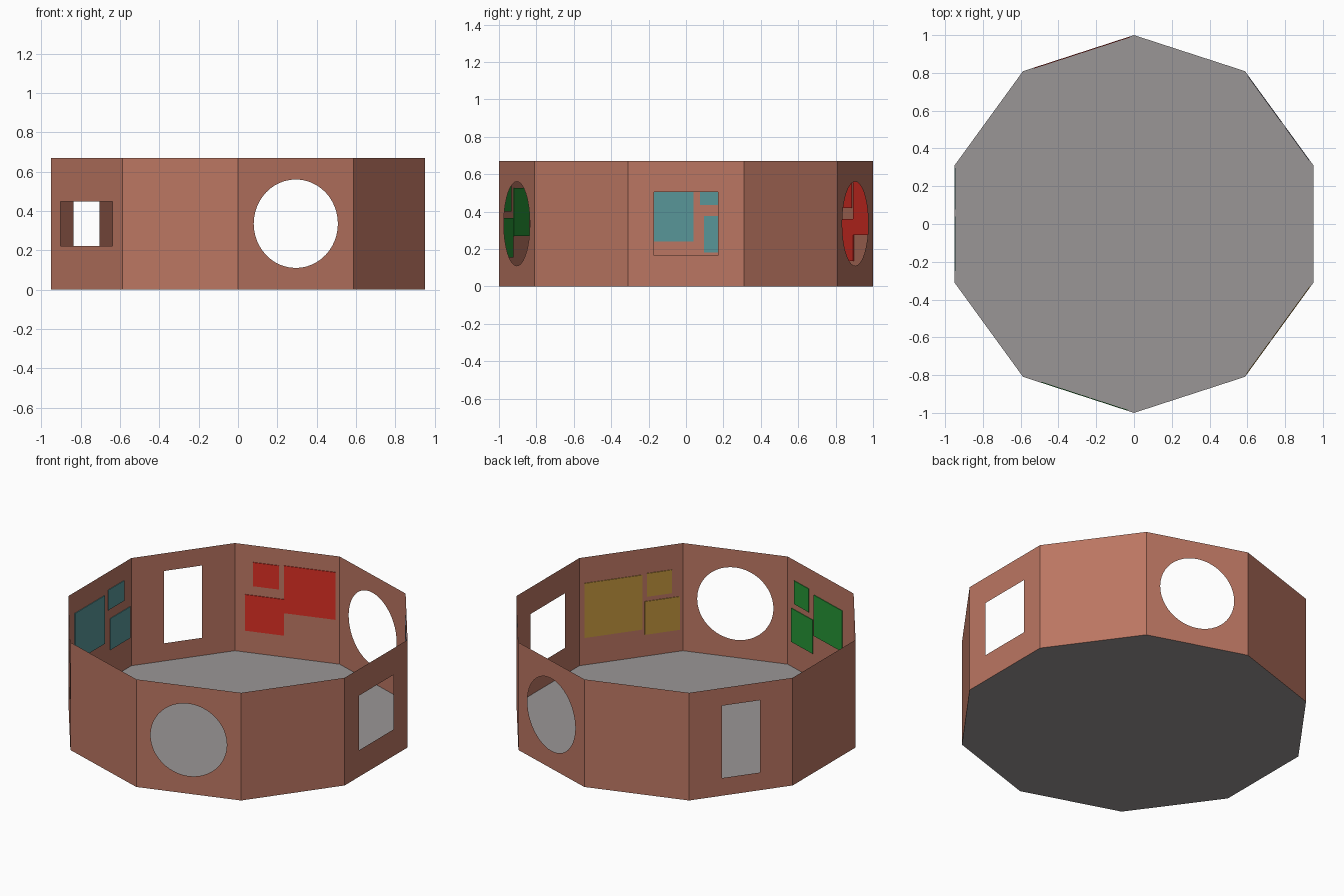
import bpy, bmesh, math
from mathutils import Vector

if "Cube" in bpy.data.objects:
    bpy.data.objects.remove(bpy.data.objects["Cube"])

H = 0.67                                  # wall height
SIDE = 2 * math.sin(math.radians(18))     # decagon side for radius 1
APOTHEM = math.cos(math.radians(18))
MID = H / 2


def srgb(r, g, b):
    lin = [(c / 255 / 12.92) if c < 10 else ((c / 255 + 0.055) / 1.055) ** 2.4 for c in (r, g, b)]
    return (*lin, 1.0)


def material(name, rgb):
    m = bpy.data.materials.new(name)
    m.diffuse_color = srgb(*rgb)
    m.use_nodes = True
    m.node_tree.nodes["Principled BSDF"].inputs["Base Color"].default_value = m.diffuse_color
    return m


BRICK = material("brick", (187, 118, 98))
FLOOR = material("floor_grey", (154, 150, 150))
RED = material("red", (218, 46, 36))
GREEN = material("green", (38, 150, 55))
YELLOW = material("ochre", (192, 148, 60))
TEAL = material("teal", (88, 150, 152))
SLATE = material("slate_blue", (150, 150, 165))


def finish(bm, name, mat):
    me = bpy.data.meshes.new(name)
    bm.to_mesh(me)
    bm.free()
    me.materials.append(mat)
    ob = bpy.data.objects.new(name, me)
    bpy.context.collection.objects.link(ob)
    return ob


def on_wall(angle, u, z, inset=0.0):
    """Point on a wall: u runs left to right as seen from inside, 0 at the middle."""
    a = math.radians(angle)
    out = Vector((math.cos(a), math.sin(a), 0))
    right = Vector((math.sin(a), -math.cos(a), 0))
    return out * (APOTHEM - inset) + right * u + Vector((0, 0, z))


def loop_edges(bm, points):
    vs = [bm.verts.new(p) for p in points]
    return [bm.edges.new((vs[i], vs[(i + 1) % len(vs)])) for i in range(len(vs))]


def rect(w, h):
    return [(-w / 2, MID - h / 2), (w / 2, MID - h / 2), (w / 2, MID + h / 2), (-w / 2, MID + h / 2)]


def circle(r, n=48):
    return [(r * math.cos(math.tau * i / n), MID + r * math.sin(math.tau * i / n)) for i in range(n)]


def wall(name, angle, hole=None):
    bm = bmesh.new()
    edges = loop_edges(bm, [on_wall(angle, u, z) for u, z in rect(SIDE, H)])
    if hole:
        edges += loop_edges(bm, [on_wall(angle, u, z) for u, z in hole])
    bmesh.ops.triangle_fill(bm, edges=edges, use_beauty=True)
    out = on_wall(angle, 0, 0)
    for f in bm.faces:
        f.normal_update()
        if f.normal.dot(out) < 0:
            f.normal_flip()
    finish(bm, name, BRICK)


def panels(name, angle, mat, boxes):
    """Thin plates on the inside of a wall; u measured from the left corner."""
    bm = bmesh.new()
    for u0, u1, z0, z1 in boxes:
        ring = [(u0, z0), (u1, z0), (u1, z1), (u0, z1)]
        back, front = [[bm.verts.new(on_wall(angle, u - SIDE / 2, z, d)) for u, z in ring]
                       for d in (0.001, 0.005)]
        bm.faces.new(back[::-1])
        bm.faces.new(front)
        for i in range(4):
            j = (i + 1) % 4
            bm.faces.new((back[i], back[j], front[j], front[i]))
    bmesh.ops.recalc_face_normals(bm, faces=bm.faces[:])
    finish(bm, name, mat)


# floor
bm = bmesh.new()
bm.faces.new([bm.verts.new((math.cos(math.radians(90 + 36 * i)), math.sin(math.radians(90 + 36 * i)), 0))
              for i in range(10)])
finish(bm, "floor", FLOOR)

# walls with openings
wall("square_window_wall", 0, rect(0.34, 0.34))
wall("back_round_window_wall", 72, circle(0.225))
wall("tall_window_wall", 144, rect(0.225, 0.45))
wall("wide_window_wall", -144, rect(0.45, 0.225))
wall("front_round_window_wall", -72, circle(0.225))

# solid walls
for a in (36, 108, 180, -108, -36):
    wall("solid_wall", a)

# picture panels inside the solid walls
panels("teal_panels", 180, TEAL,
       [(0.06, 0.35, 0.24, 0.54), (0.385, 0.545, 0.435, 0.56), (0.405, 0.605, 0.18, 0.375)])
panels("red_panels", 108, RED,
       [(0.291, 0.594, 0.275, 0.57), (0.107, 0.261, 0.418, 0.566), (0.06, 0.291, 0.135, 0.36)])
panels("ochre_panels", -36, YELLOW,
       [(0.03, 0.375, 0.17, 0.51), (0.402, 0.552, 0.37, 0.515), (0.39, 0.60, 0.135, 0.342)])
panels("green_panels", -108, GREEN,
       [(0.25, 0.517, 0.27, 0.525), (0.065, 0.203, 0.40, 0.545), (0.037, 0.24, 0.155, 0.365)])
panels("slate_panels", 36, SLATE,
       [(0.03, 0.33, 0.25, 0.55), (0.37, 0.52, 0.42, 0.56), (0.37, 0.58, 0.16, 0.36)])
